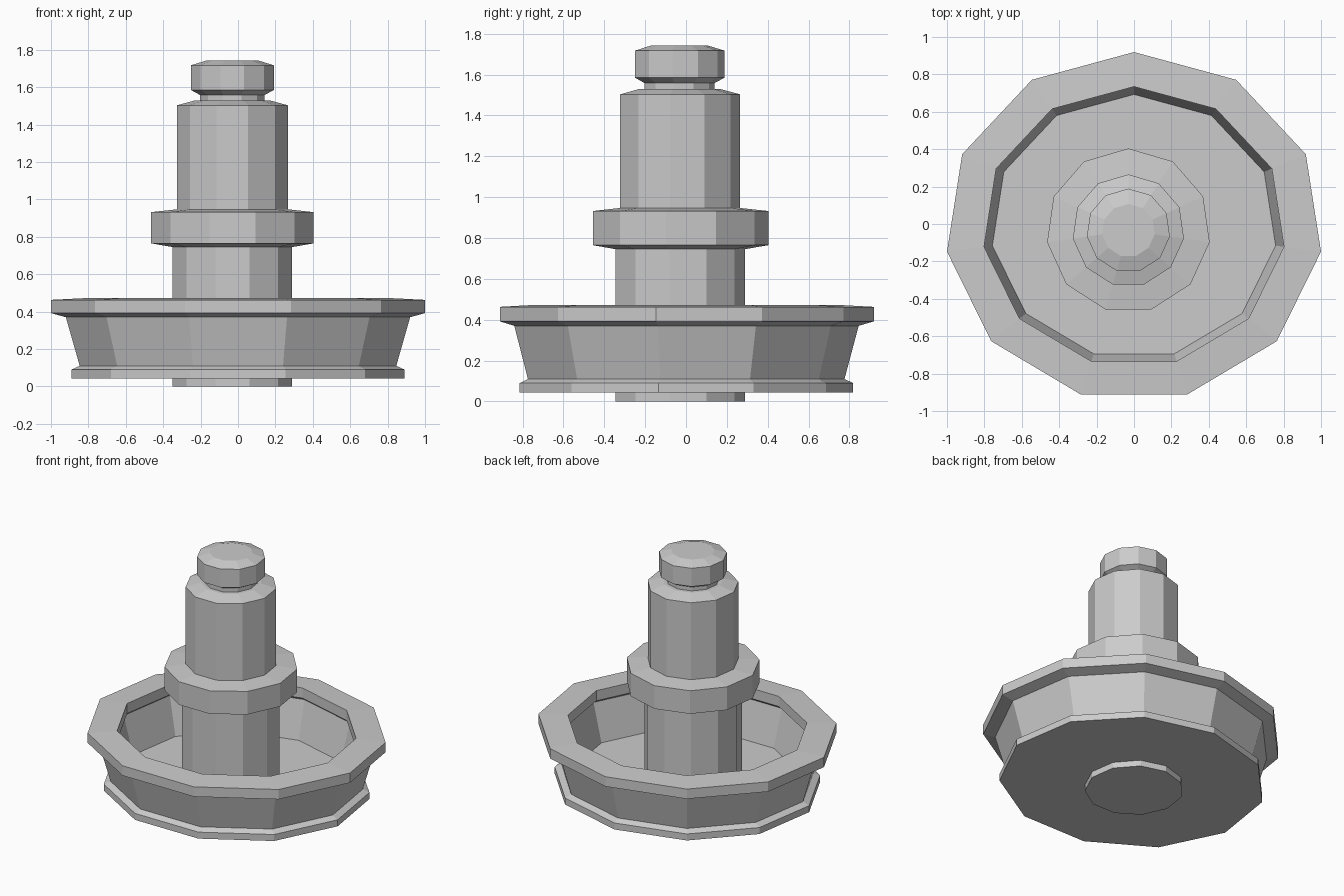
import bpy, bmesh
from math import sin, cos, tau

if "Cube" in bpy.data.objects:
    bpy.data.objects.remove(bpy.data.objects["Cube"])

SIDES = 11


def lathe(name, profile, center, y_scale=1.0):
    """Spin (radius, z) points into a faceted solid; both ends are capped."""
    bm = bmesh.new()
    rings = []
    for r, z in profile:
        rings.append([bm.verts.new((center[0] + r * sin(tau * i / SIDES),
                                    center[1] + y_scale * r * cos(tau * i / SIDES), z))
                      for i in range(SIDES)])
    for a, b in zip(rings, rings[1:]):
        for i in range(SIDES):
            j = (i + 1) % SIDES
            bm.faces.new((a[i], a[j], b[j], b[i]))
    bm.faces.new(rings[0])
    bm.faces.new(rings[-1])
    bmesh.ops.recalc_face_normals(bm, faces=bm.faces)
    mesh = bpy.data.meshes.new(name)
    bm.to_mesh(mesh)
    bm.free()
    obj = bpy.data.objects.new(name, mesh)
    bpy.context.collection.objects.link(obj)
    return obj


# Open dish: foot flange, sloped wall, overhanging rim, inner wall and floor
lathe("dish", [(0.90, 0.043), (0.90, 0.09), (0.855, 0.11), (0.93, 0.37),
               (1.01, 0.392), (1.01, 0.463), (0.81, 0.473),
               (0.81, 0.40), (0.835, 0.38), (0.765, 0.11)],
      (0, -0.015), 0.925)

# Stem centre, slightly off the dish centre
C = (-0.03, -0.035)

# Lower post running through the dish floor
lathe("lower_post", [(0.323, 0.0), (0.323, 0.76)], C)

# Collar with chamfered top and bottom
lathe("collar", [(0.31, 0.743), (0.439, 0.765), (0.439, 0.932), (0.29, 0.948)], C)

# Upper post with sloped shoulder and narrow neck
lathe("upper_post", [(0.30, 0.93), (0.30, 1.503), (0.20, 1.53),
                     (0.174, 1.53), (0.174, 1.57)], C)

# Cap knob
lathe("cap", [(0.165, 1.553), (0.224, 1.585), (0.224, 1.717), (0.142, 1.742)], C)
